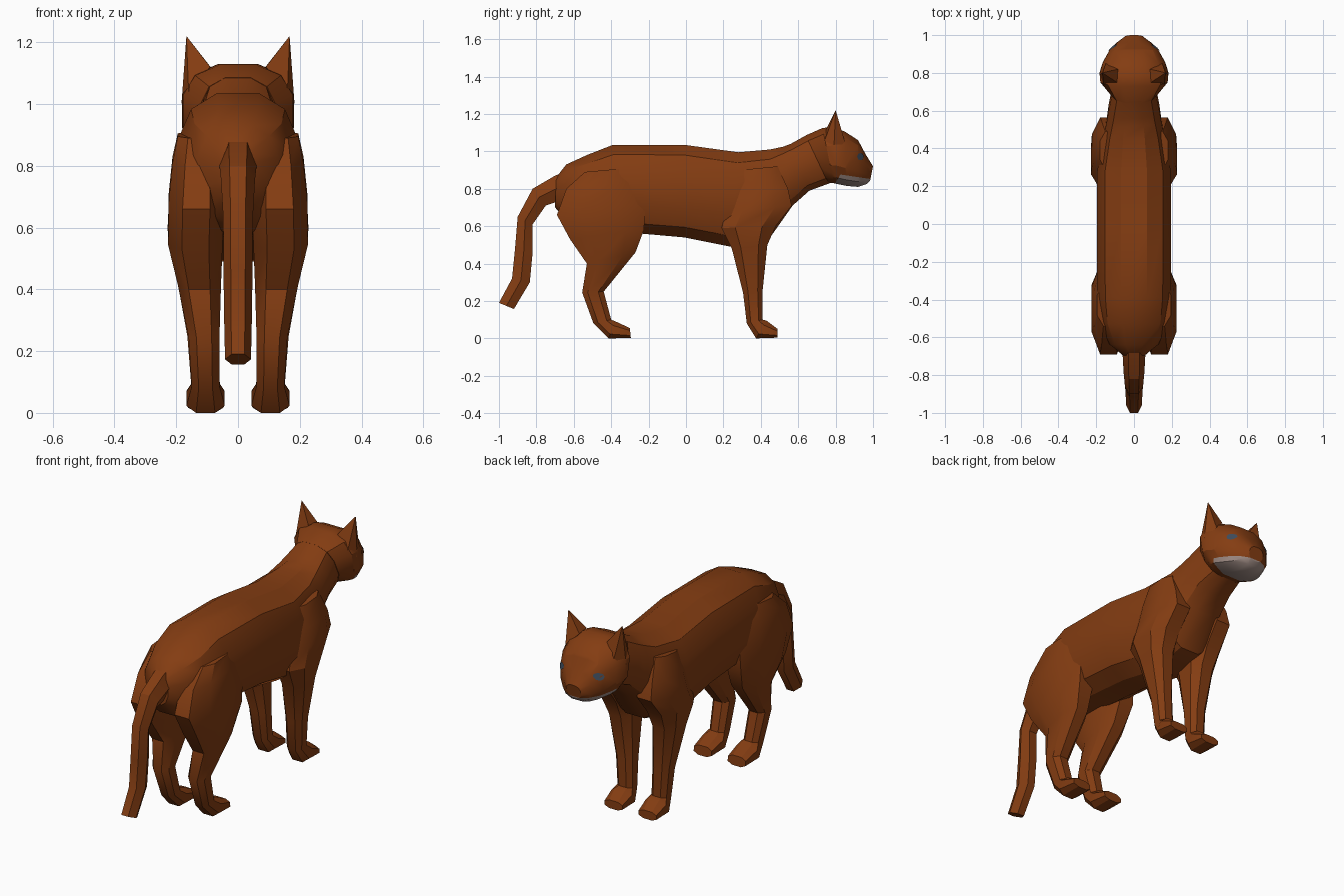
import bpy, bmesh, math
from mathutils import Vector
from mathutils.bvhtree import BVHTree

if "Cube" in bpy.data.objects:
    bpy.data.objects.remove(bpy.data.objects["Cube"])


def material(name, rgb):
    m = bpy.data.materials.new(name)
    m.diffuse_color = (*rgb, 1)
    m.use_nodes = True
    m.node_tree.nodes["Principled BSDF"].inputs["Base Color"].default_value = m.diffuse_color
    return m


FUR = material("brown_fur", (0.23, 0.046, 0.006))
WHITE = material("pale_muzzle", (0.36, 0.27, 0.24))
EYE = material("blue_grey_eye", (0.05, 0.075, 0.11))


def finish(name, bm, mats, angle=30):
    bmesh.ops.recalc_face_normals(bm, faces=bm.faces)
    me = bpy.data.meshes.new(name)
    bm.to_mesh(me)
    bm.free()
    ob = bpy.data.objects.new(name, me)
    bpy.context.collection.objects.link(ob)
    for m in mats:
        me.materials.append(m)
    bpy.ops.object.select_all(action='DESELECT')
    ob.select_set(True)
    bpy.context.view_layer.objects.active = ob
    bpy.ops.object.shade_smooth_by_angle(angle=math.radians(angle))
    return ob


def loft(rings, sides, power=0.8, side=1):
    """Each ring: (y, z) of one end, (y, z) of the other, x centre, half width."""
    bm = bmesh.new()
    loops = []
    half = math.pi / sides
    norm = math.cos(half) ** power
    for ay, az, by, bz, xc, w in rings:
        loop = []
        for i in range(sides):
            t = 2 * half * i + half
            s, c = math.sin(t), math.cos(t)
            s = math.copysign(abs(s) ** power, s)
            c = math.copysign(abs(c) ** power, c) / norm
            if sides % 4 == 0:
                s /= norm
            loop.append(bm.verts.new((side * (xc + w * s),
                                      (ay + by) / 2 + (ay - by) / 2 * c,
                                      (az + bz) / 2 + (az - bz) / 2 * c)))
        loops.append(loop)
    for p, q in zip(loops, loops[1:]):
        for i in range(sides):
            j = (i + 1) % sides
            bm.faces.new((p[i], p[j], q[j], q[i]))
    bm.faces.new(loops[0])
    bm.faces.new(loops[-1])
    return bm


# Torso and neck
finish("torso", loft([
    (-.695, .86, -.70, .70, 0, .055),
    (-.64, .93, -.63, .62, 0, .13),
    (-.53, .98, -.50, .57, 0, .18),
    (-.39, 1.035, -.35, .57, 0, .195),
    (-.01, 1.035, -.01, .54, 0, .197),
    (.28, .995, .24, .49, 0, .197),
    (.45, 1.01, .45, .54, 0, .165),
    (.52, 1.025, .57, .71, 0, .145),
    (.56, 1.04, .66, .79, 0, .135),
    (.65, 1.09, .77, .83, 0, .115)], 12), [FUR])

# Head with a pale lower muzzle
bm = loft([
    (.64, 1.085, .76, .83, 0, .12),
    (.73, 1.125, .79, .83, 0, .178),
    (.79, 1.13, .81, .825, 0, .182),
    (.85, 1.105, .86, .815, 0, .165),
    (.92, 1.06, .92, .81, 0, .130),
    (.96, .985, .965, .825, 0, .088),
    (1.0, .92, .985, .845, 0, .045)], 12)
tree = BVHTree.FromBMesh(bm)
for co, no in (((0, .9, .865), (0, .15, 1)), ((0, .81, .85), (0, 1, -.6))):
    bmesh.ops.bisect_plane(bm, geom=bm.verts[:] + bm.edges[:] + bm.faces[:],
                           plane_co=co, plane_no=no)
for f in bm.faces:
    c = f.calc_center_median()
    below = (c.z - .865) + .15 * (c.y - .9) < 0
    ahead = (c.y - .81) - .6 * (c.z - .85) > 0
    f.material_index = int(below and ahead)
finish("head", bm, [FUR, WHITE])

for side, label in ((1, "right"), (-1, "left")):
    # Eye: thin plate laid on the head surface
    bm = bmesh.new()
    ring = []
    for i in range(8):
        a = math.tau * i / 8
        start = Vector((side * .4, .93 + .018 * math.cos(a), .972 + .02 * math.sin(a)))
        hit = tree.ray_cast(start, Vector((-side, 0, 0)))[0]
        ring.append(bm.verts.new(hit + Vector((side * .003, .003, 0))))
    bm.faces.new(ring if side > 0 else ring[::-1])
    me = bpy.data.meshes.new(label + "_eye")
    bm.to_mesh(me)
    bm.free()
    me.materials.append(EYE)
    bpy.context.collection.objects.link(bpy.data.objects.new(label + "_eye", me))

    # Pointed ear
    bm = bmesh.new()
    base = [bm.verts.new((side * x, y, z)) for x, y, z in (
        (.09, .75, 1.12), (.085, .82, 1.115), (.15, .85, 1.05),
        (.183, .79, 1.0), (.16, .735, 1.04))]
    tip = bm.verts.new((side * .167, .80, 1.22))
    for i in range(5):
        bm.faces.new((base[i], base[(i + 1) % 5], tip))
    bm.faces.new(base)
    finish(label + "_ear", bm, [FUR])

    # Front leg: shoulder, forearm, paw
    finish(label + "_front_leg", loft([
        (.49, .92, .29, .90, .125, .055),
        (.545, .80, .25, .79, .135, .075),
        (.565, .71, .215, .68, .135, .088),
        (.48, .60, .19, .59, .14, .088),
        (.435, .50, .245, .48, .135, .072),
        (.41, .26, .305, .245, .113, .051),
        (.41, .10, .325, .08, .105, .046),
        (.43, .095, .375, 0, .105, .062),
        (.49, .05, .49, .004, .105, .055)], 8, .8, side), [FUR])

    # Hind leg: thigh, hock, paw
    finish(label + "_hind_leg", loft([
        (-.32, .91, -.54, .89, .13, .065),
        (-.25, .84, -.64, .80, .132, .08),
        (-.215, .72, -.69, .66, .135, .09),
        (-.225, .58, -.62, .53, .138, .088),
        (-.27, .46, -.53, .40, .125, .07),
        (-.44, .25, -.555, .245, .11, .05),
        (-.40, .10, -.495, .08, .105, .045),
        (-.38, .092, -.415, 0, .105, .062),
        (-.30, .055, -.295, .002, .105, .055)], 8, .8, side), [FUR])

# Tail
finish("tail", loft([
    (-.62, .90, -.62, .74, 0, .055),
    (-.70, .87, -.69, .73, 0, .06),
    (-.82, .80, -.75, .71, 0, .055),
    (-.90, .65, -.82, .61, 0, .048),
    (-.915, .47, -.82, .46, 0, .047),
    (-.93, .32, -.835, .30, 0, .045),
    (-1.0, .19, -.92, .157, 0, .042)], 6, 1), [FUR])
